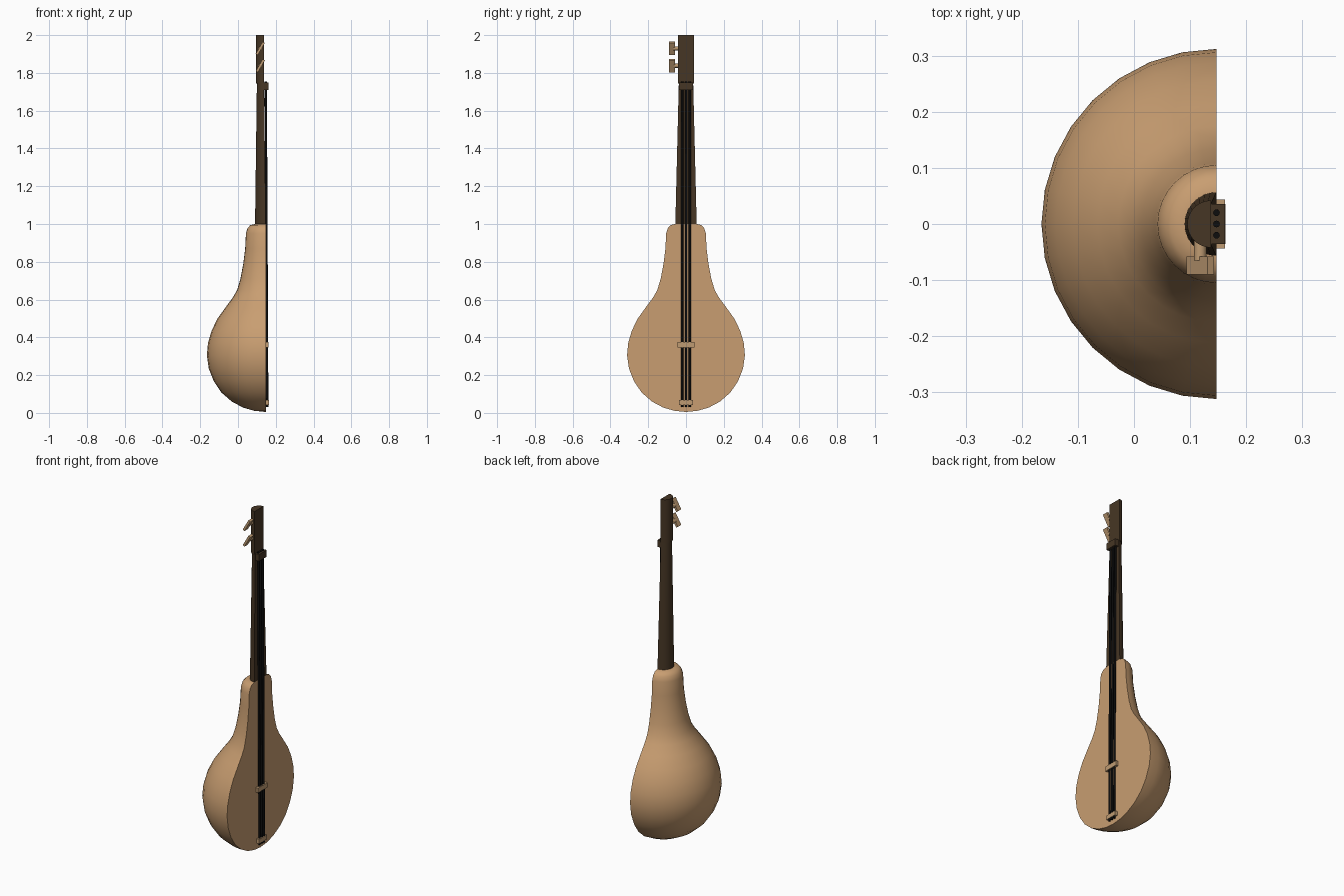
import bpy, bmesh, math
from mathutils import Matrix

if "Cube" in bpy.data.objects:
    bpy.data.objects.remove(bpy.data.objects["Cube"])


def material(name, rgb):
    m = bpy.data.materials.new(name)
    m.diffuse_color = (*rgb, 1)
    m.use_nodes = True
    m.node_tree.nodes["Principled BSDF"].inputs["Base Color"].default_value = m.diffuse_color
    return m


TAN = material("pale wood", (0.58, 0.34, 0.165))
DARK = material("dark wood", (0.062, 0.037, 0.018))
PEG = material("peg wood", (0.52, 0.33, 0.17))
BLACK = material("black string", (0.004, 0.004, 0.004))


def finish(name, bm, mat, smooth=True):
    bmesh.ops.remove_doubles(bm, verts=bm.verts, dist=1e-5)
    bmesh.ops.recalc_face_normals(bm, faces=bm.faces)
    me = bpy.data.meshes.new(name)
    bm.to_mesh(me)
    bm.free()
    ob = bpy.data.objects.new(name, me)
    bpy.context.collection.objects.link(ob)
    me.materials.append(mat)
    if smooth:
        bpy.ops.object.select_all(action='DESELECT')
        ob.select_set(True)
        bpy.context.view_layer.objects.active = ob
        bpy.ops.object.shade_smooth_by_angle(angle=math.radians(40))
    return ob


def half_round(name, profile, mat, n=16):
    """Half turned solid with its flat side towards +x; profile = (radius, z, axis x)."""
    bm = bmesh.new()
    rings = []
    for r, z, ax in profile:
        angles = [math.pi / 2 + math.pi * i / n for i in range(n + 1)]
        rings.append([bm.verts.new((ax + r * math.cos(a), r * math.sin(a), z)) for a in angles])
    for lo, hi in zip(rings, rings[1:]):
        for i in range(n):
            bm.faces.new((lo[i], lo[i + 1], hi[i + 1], hi[i]))
    bm.faces.new([r[0] for r in rings] + [r[-1] for r in reversed(rings)])  # flat front
    bm.faces.new(rings[0])
    bm.faces.new(rings[-1])
    bmesh.ops.dissolve_degenerate(bm, dist=1e-5, edges=bm.edges)
    return finish(name, bm, mat)


def box(name, center, size, mat, tilt=0):
    bm = bmesh.new()
    bmesh.ops.create_cube(bm, size=1, matrix=Matrix.Translation(center)
                          @ Matrix.Rotation(tilt, 4, 'Y') @ Matrix.Diagonal((*size, 1)))
    return finish(name, bm, mat, False)


def rod(name, a, b, radius, mat, n=12):
    bm = bmesh.new()
    d = bpy.data  # straight rod between two points
    from mathutils import Vector
    a, b = Vector(a), Vector(b)
    rot = (b - a).to_track_quat('Z', 'Y').to_matrix().to_4x4()
    bmesh.ops.create_cone(bm, cap_ends=True, segments=n, radius1=radius, radius2=radius,
                          depth=(b - a).length, matrix=Matrix.Translation((a + b) / 2) @ rot)
    return finish(name, bm, mat)


# pear-shaped bowl with flat soundboard
AX = 0.147
pear = [(0.0005, 0.005), (0.06, 0.011), (0.12, 0.028), (0.18, 0.06), (0.235, 0.108),
        (0.275, 0.167), (0.302, 0.235), (0.312, 0.305), (0.306, 0.37), (0.287, 0.435),
        (0.255, 0.50), (0.212, 0.56), (0.175, 0.61), (0.152, 0.65), (0.134, 0.71),
        (0.119, 0.79), (0.109, 0.87), (0.105, 0.95), (0.097, 0.977), (0.082, 0.994),
        (0.057, 1.0)]
half_round("body", [(r, z, AX) for r, z in pear], TAN)

# neck and head
half_round("neck", [(0.057, 0.98, AX), (0.038, 1.75, 0.138)], DARK)
half_round("head", [(0.042, 1.745, 0.137), (0.042, 2.0, 0.137)], DARK)

# nut, bridge and tailpiece
box("nut", (0.149, 0, 1.73), (0.026, 0.072, 0.04), DARK)
box("bridge", (0.153, 0, 0.36), (0.018, 0.088, 0.028), PEG)
box("tailpiece", (0.154, 0, 0.055), (0.018, 0.072, 0.026), PEG)

# strings
for i in (-1, 0, 1):
    rod("string", (0.155, 0.02 * i, 0.03), (0.147, 0.02 * i, 1.755), 0.006, BLACK)

# tuning pegs on the -y side
for z in (1.93, 1.838):
    rod("peg_shaft", (0.118, -0.03, z), (0.118, -0.065, z), 0.011, PEG)
    box("peg_head", (0.118, -0.074, z), (0.013, 0.032, 0.074), PEG, math.radians(30))
